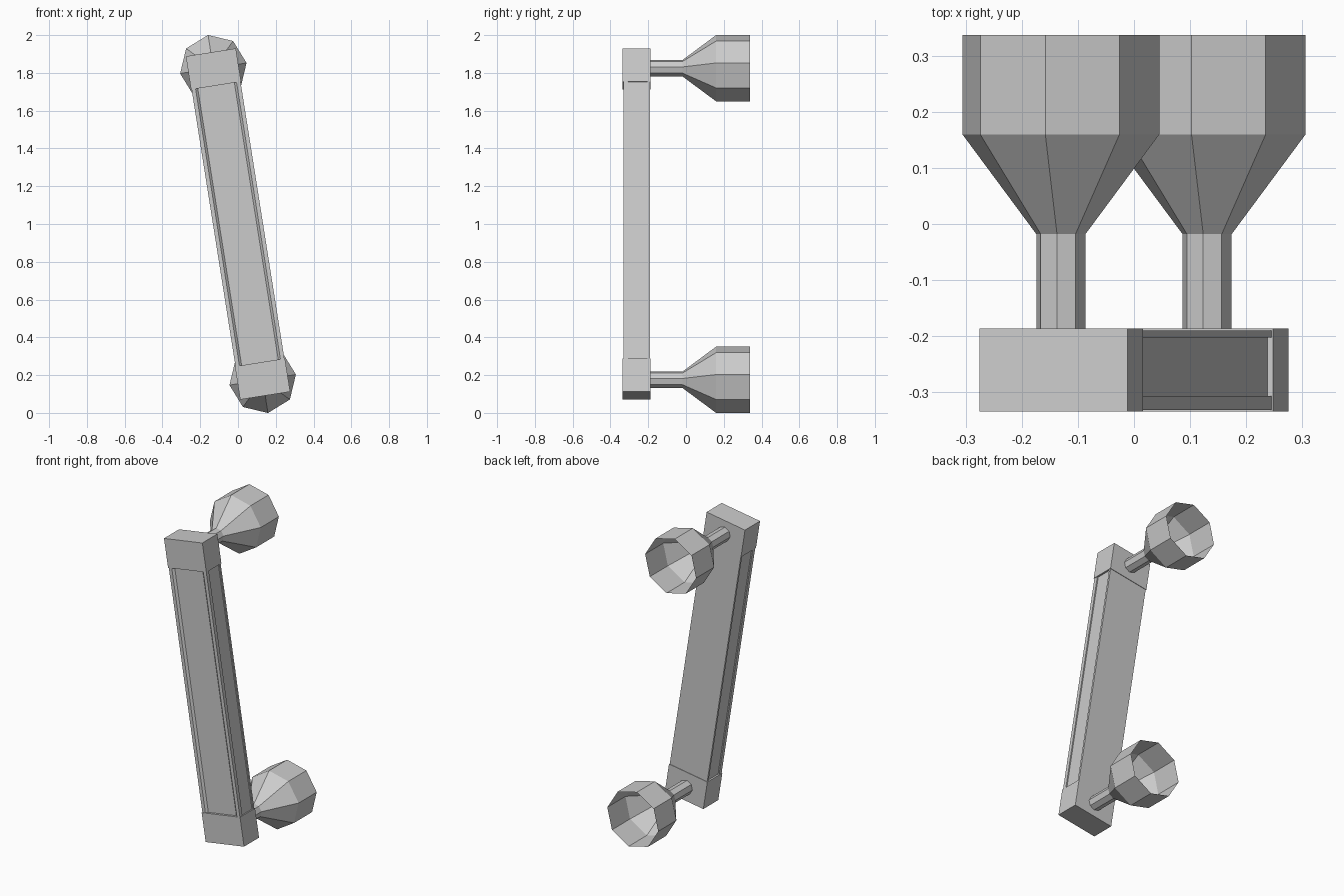
import bpy, bmesh
from math import radians, cos, sin, tau
from mathutils import Matrix

if "Cube" in bpy.data.objects:
    bpy.data.objects.remove(bpy.data.objects["Cube"], do_unlink=True)

grey = bpy.data.materials.new("satin grey metal")
grey.use_nodes = True
colour = (0.6, 0.6, 0.6, 1)
grey.diffuse_color = colour
grey.node_tree.nodes["Principled BSDF"].inputs["Base Color"].default_value = colour

# The whole handle leans sideways about its centre
LEAN = Matrix.Translation((0, 0, 1)) @ Matrix.Rotation(radians(-9), 4, 'Y')
FRONT, BACK = -0.335, -0.187
BLOCK_HALF = 0.134
BLOCK_INNER, BLOCK_END = 0.742, 0.92
KNOB_HEIGHT = 0.835


def add_object(name, bm):
    bmesh.ops.recalc_face_normals(bm, faces=bm.faces)
    mesh = bpy.data.meshes.new(name)
    bm.to_mesh(mesh)
    bm.free()
    mesh.materials.append(grey)
    obj = bpy.data.objects.new(name, mesh)
    obj.matrix_world = LEAN
    bpy.context.collection.objects.link(obj)
    return obj


def prism(name, outline, low, high):
    """Extrude an xy outline between two heights."""
    bm = bmesh.new()
    face = bm.faces.new([bm.verts.new((x, y, low)) for x, y in outline])
    top = bmesh.ops.extrude_face_region(bm, geom=[face])["geom"]
    moved = [v for v in top if isinstance(v, bmesh.types.BMVert)]
    bmesh.ops.translate(bm, verts=moved, vec=(0, 0, high - low))
    return add_object(name, bm)


def open_knob(name, height, profile, sides=8):
    """Sweep (radius, y) rings round the y direction, open at the back."""
    bm = bmesh.new()
    rings = [[bm.verts.new((r * cos(tau * i / sides), y, height + r * sin(tau * i / sides)))
              for i in range(sides)] for r, y in profile]
    for a, b in zip(rings, rings[1:]):
        for i in range(sides):
            j = (i + 1) % sides
            bm.faces.new((a[i], a[j], b[j], b[i]))
    return add_object(name, bm)


# Grip bar: sunken front panel with sloped walls, and a shallow groove on each side
half = [(0.098, FRONT + 0.015), (0.110, FRONT + 0.003),
        (0.131, FRONT + 0.003), (0.131, -0.307), (0.124, -0.307),
        (0.124, -0.203), (0.131, -0.203), (0.131, BACK - 0.003)]
outline = half + [(-x, y) for x, y in reversed(half)]
prism("grip_bar", outline, -BLOCK_INNER, BLOCK_INNER)

# End blocks and mounting knobs
block = [(-BLOCK_HALF, FRONT), (BLOCK_HALF, FRONT), (BLOCK_HALF, BACK), (-BLOCK_HALF, BACK)]
knob = [(0.0445, BACK), (0.0445, -0.018), (0.178, 0.16), (0.178, 0.338)]
for label, side in (("upper", 1), ("lower", -1)):
    low, high = sorted((side * BLOCK_INNER, side * BLOCK_END))
    prism(label + "_end_block", block, low, high)
    open_knob(label + "_knob", side * KNOB_HEIGHT, knob)
